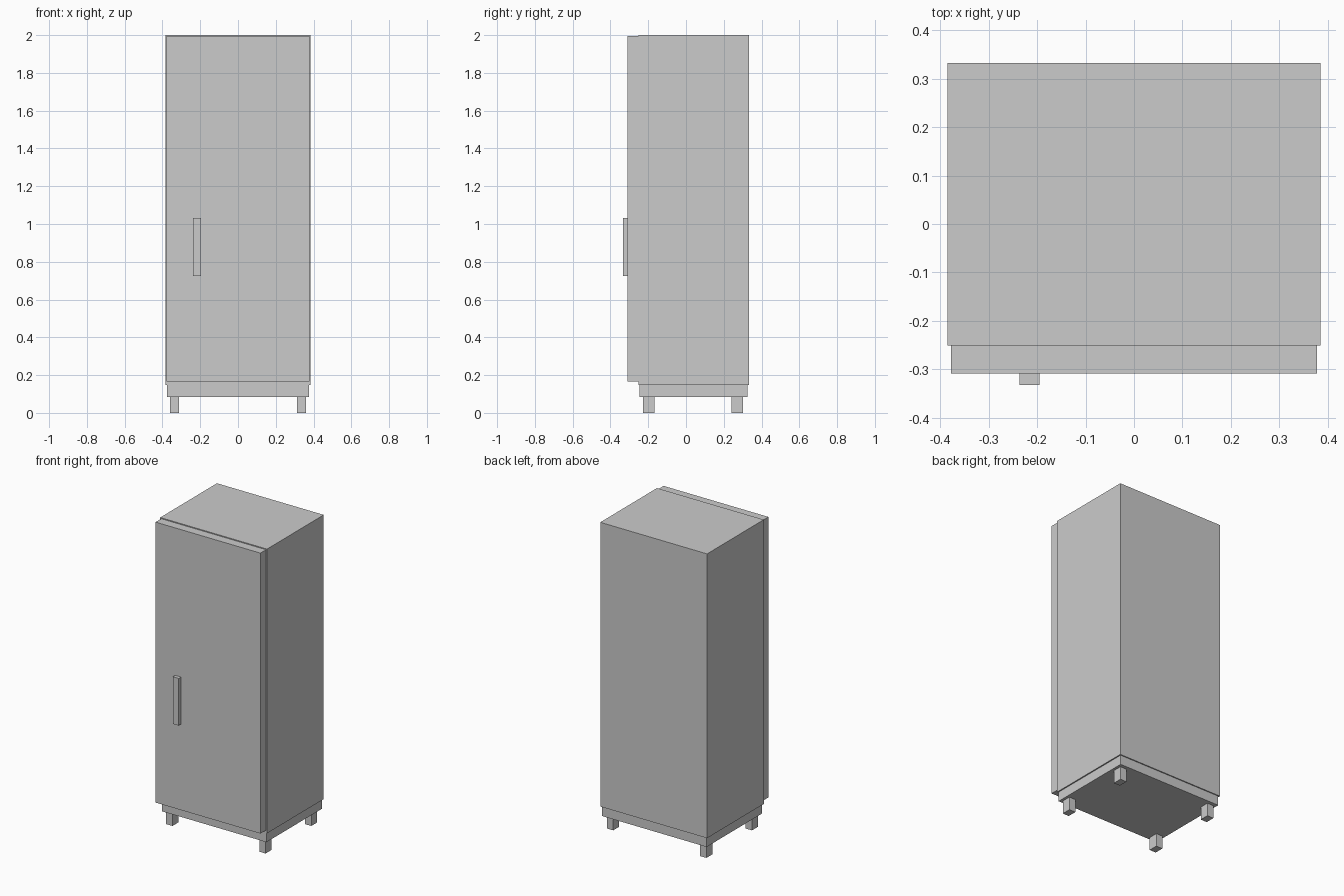
import bpy

if "Cube" in bpy.data.objects:
    bpy.data.objects.remove(bpy.data.objects["Cube"])


def box(name, x, y, z):
    """Axis-aligned box from (min, max) ranges."""
    bpy.ops.mesh.primitive_cube_add(size=1, location=[(a + b) / 2 for a, b in (x, y, z)])
    ob = bpy.context.object
    ob.name = name
    ob.scale = [b - a for a, b in (x, y, z)]
    bpy.ops.object.transform_apply(location=False, rotation=False, scale=True)
    return ob


# Main cabinet and the slightly inset plinth below it
box("cabinet", (-0.385, 0.385), (-0.251, 0.333), (0.147, 2.0))
box("plinth", (-0.377, 0.377), (-0.245, 0.326), (0.085, 0.147))

# Door panel with a vertical bar handle on the left
box("door", (-0.378, 0.378), (-0.309, -0.251), (0.166, 1.994))
box("door_handle", (-0.237, -0.195), (-0.333, -0.309), (0.726, 1.033))

# Four square feet
for side, sx in (("left", -1), ("right", 1)):
    for end, y in (("front", (-0.228, -0.167)), ("back", (0.242, 0.303))):
        x = sorted((sx * 0.313, sx * 0.359))
        box(f"{end}_{side}_foot", x, y, (0, 0.085))
